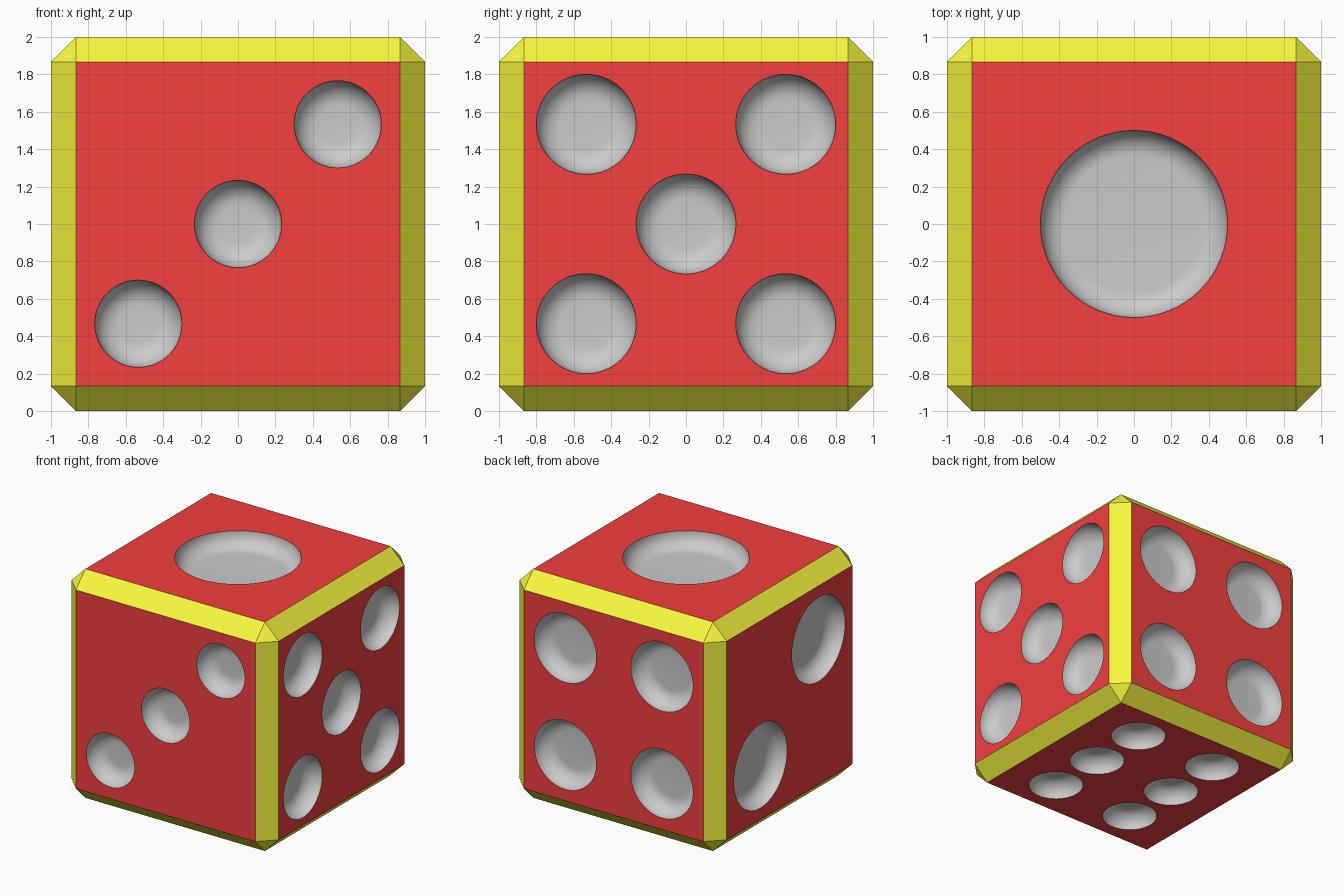
import bpy, bmesh
from math import sin, cos, pi
from mathutils import Matrix, Vector

if "Cube" in bpy.data.objects:
    bpy.data.objects.remove(bpy.data.objects["Cube"])


def material(name, rgb):
    m = bpy.data.materials.new(name)
    m.diffuse_color = (*rgb, 1)
    m.use_nodes = True
    m.node_tree.nodes["Principled BSDF"].inputs["Base Color"].default_value = m.diffuse_color
    return m


RED = material("red", (0.9, 0.05, 0.05))
YELLOW = material("yellow", (0.95, 0.95, 0.05))
GREY = material("pip_grey", (0.8, 0.8, 0.8))
DEPTH, SEG, FILLET = 0.133, 64, 10


def new_object(name, bm, mats):
    me = bpy.data.meshes.new(name)
    bm.normal_update()
    bm.to_mesh(me)
    bm.free()
    for m in mats:
        me.materials.append(m)
    ob = bpy.data.objects.new(name, me)
    bpy.context.collection.objects.link(ob)
    return ob


def add_pip(bm, frame, u, v, r):
    """Round plug with a filleted floor, sunk into the face of the frame."""
    prof = [(r, 0.05)]
    for i in range(FILLET + 1):
        a = i / FILLET * pi / 2
        prof.append((r - DEPTH * (1 - cos(a)), -DEPTH * sin(a)))
    rings = []
    for pr, h in prof:
        rings.append([bm.verts.new(frame @ Vector((u + pr * cos(2 * pi * k / SEG),
                                                   v + pr * sin(2 * pi * k / SEG), 1 + h)))
                      for k in range(SEG)])
    for a, b in zip(rings, rings[1:]):
        for k in range(SEG):
            j = (k + 1) % SEG
            bm.faces.new((a[k], b[k], b[j], a[j]))
    bm.faces.new(rings[0])
    bm.faces.new(rings[-1][::-1])


def face_frame(right, up):
    """Frame with x = right, y = up, z = outward, centred on the die."""
    r, u = Vector(right), Vector(up)
    m = Matrix((r, u, r.cross(u))).transposed().to_4x4()
    return Matrix.Translation((0, 0, 1)) @ m


X, Y, Z = (1, 0, 0), (0, 1, 0), (0, 0, 1)
NX, NY = (-1, 0, 0), (0, -1, 0)
s = 0.533
corners = lambda d: [(a, b) for a in (-d, d) for b in (-d, d)]
# right axis, up axis, pip radius, pip centres
FACES = [
    (X, Y, 0.5, [(0, 0)]),                                          # top
    (NY, Z, 0.367, [(-0.4, -0.4), (0.4, 0.4)]),                     # left
    (X, Z, 0.233, [(-s, -s), (0, 0), (s, s)]),                      # front
    (NX, Z, 0.3, corners(0.467)),                                   # back
    (Y, Z, 0.267, corners(s) + [(0, 0)]),                           # right
    (X, NY, 0.225, [(a, b) for a in (-0.4, 0.4) for b in (-s, 0, s)]),  # bottom
]

# chamfered body: red faces, yellow edges and corners
bm = bmesh.new()
bmesh.ops.create_cube(bm, size=2, matrix=Matrix.Translation((0, 0, 1)))
bmesh.ops.bevel(bm, geom=bm.edges[:], offset=0.133, segments=1,
                affect='EDGES', profile=0.5)
bm.normal_update()
for f in bm.faces:
    f.material_index = 0 if max(abs(c) for c in f.normal) > 0.99 else 1
die = new_object("die_body", bm, [RED, YELLOW, GREY])

# cutter for all pips
bm = bmesh.new()
for right, up, r, pts in FACES:
    frame = face_frame(right, up)
    for u, v in pts:
        add_pip(bm, frame, u, v, r)
bmesh.ops.recalc_face_normals(bm, faces=bm.faces[:])
for f in bm.faces:
    f.material_index = 2
cutter = new_object("pip_cutter", bm, [RED, YELLOW, GREY])

mod = die.modifiers.new("pips", 'BOOLEAN')
mod.operation, mod.solver, mod.object = 'DIFFERENCE', 'EXACT', cutter
bpy.context.view_layer.objects.active = die
die.select_set(True)
cutter.select_set(False)
bpy.ops.object.modifier_apply(modifier=mod.name)
bpy.data.objects.remove(cutter)
bpy.ops.object.shade_smooth_by_angle(angle=pi / 6)
